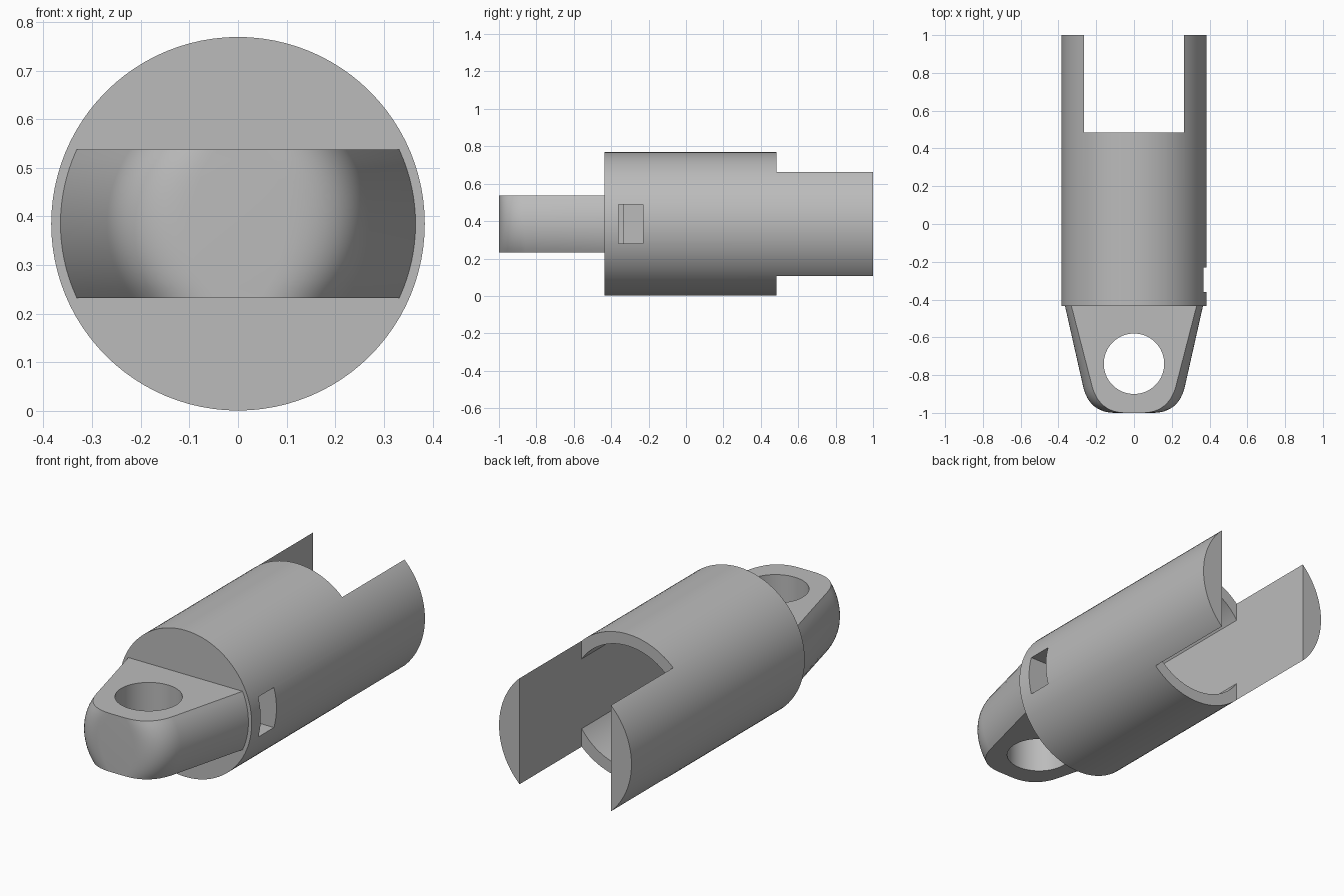
import bpy, bmesh, math
from mathutils import Vector

if "Cube" in bpy.data.objects:
    bpy.data.objects.remove(bpy.data.objects["Cube"])

R, ZC = 0.384, 0.385            # barrel radius and axis height
SHOULDER, FORK = -0.435, 0.485  # barrel front face, fork slot floor
SLOT = 0.265                    # half width of fork slot
HALF = 0.153                    # half thickness of the tongue

steel = bpy.data.materials.new("grey steel")
steel.use_nodes = True
steel.diffuse_color = (0.5, 0.5, 0.5, 1)
steel.node_tree.nodes["Principled BSDF"].inputs["Base Color"].default_value = (0.5, 0.5, 0.5, 1)


def loft(name, rings):
    """Solid skinned through rings of points, capped at both ends."""
    bm = bmesh.new()
    loops = [[bm.verts.new(p) for p in ring] for ring in rings]
    n = len(loops[0])
    for a, b in zip(loops, loops[1:]):
        for i in range(n):
            j = (i + 1) % n
            bm.faces.new((a[i], a[j], b[j], b[i]))
    bm.faces.new(loops[0][::-1])
    bm.faces.new(loops[-1])
    bmesh.ops.recalc_face_normals(bm, faces=bm.faces)
    mesh = bpy.data.meshes.new(name)
    bm.to_mesh(mesh)
    bm.free()
    mesh.materials.append(steel)
    obj = bpy.data.objects.new(name, mesh)
    bpy.context.collection.objects.link(obj)
    return obj


def rod(name, radius, y0, y1, clip=9, n=96):
    """Cylinder along y, with its sides optionally cut flat at x = +-clip."""
    start = math.acos(min(1, clip / radius))
    if start:
        half = [start + (math.pi - 2 * start) * i / (n // 2) for i in range(n // 2 + 1)]
        angles = half + [a + math.pi for a in half]
    else:
        angles = [2 * math.pi * i / n for i in range(n)]
    return loft(name, [[(radius * math.cos(a), y, ZC + radius * math.sin(a))
                        for a in angles] for y in (y0, y1)])


def box(name, x0, x1, y0, y1, z0, z1):
    return loft(name, [[(x0, y0, z), (x1, y0, z), (x1, y1, z), (x0, y1, z)]
                       for z in (z0, z1)])


def cut(obj, cutter):
    """Subtract the cutter and discard it."""
    cutter.hide_render = True
    mod = obj.modifiers.new("cut", 'BOOLEAN')
    mod.operation, mod.solver, mod.object = 'DIFFERENCE', 'EXACT', cutter
    bpy.context.view_layer.objects.active = obj
    bpy.ops.object.modifier_apply(modifier=mod.name)
    bpy.data.objects.remove(cutter)


def smooth(obj):
    bpy.ops.object.select_all(action='DESELECT')
    obj.select_set(True)
    bpy.context.view_layer.objects.active = obj
    bpy.ops.object.shade_smooth_by_angle(angle=math.radians(30))


# Barrel with rear fork slot, flat-sided bore and side window
barrel = rod("barrel", R, SHOULDER, 1)
cut(barrel, box("slot_cutter", -SLOT, SLOT, FORK, 1.2, -0.2, 1))
cut(barrel, rod("bore_cutter", 0.322, -0.335, FORK + 0.05, SLOT))
cut(barrel, box("window_cutter", 0.25, 0.5, -0.36, -0.23, 0.28, 0.49))
smooth(barrel)


# Tongue: slab of a cone with rounded front corners
def tongue_ring(z):
    def side(y):
        cone = 0.365 + 0.225 * (y - SHOULDER)
        return Vector((math.sqrt(cone ** 2 - z ** 2), y))
    corner = side(-1)
    start, end = side(-0.86), corner - Vector((0.14, 0))
    pts = [side(SHOULDER + 0.02)]
    for i in range(13):
        t = i / 12
        pts.append(start * (1 - t) ** 2 + corner * 2 * t * (1 - t) + end * t * t)
    right = [(p.x, p.y, ZC + z) for p in pts]
    return right + [(-x, y, h) for x, y, h in reversed(right)]


tongue = loft("tongue", [tongue_ring(HALF * i / 8) for i in range(-8, 9)])

# Pin hole through the tongue
hole = [(0.16 * math.cos(a), -0.74 + 0.16 * math.sin(a))
        for a in (2 * math.pi * i / 64 for i in range(64))]
cut(tongue, loft("hole_cutter", [[(x, y, z) for x, y in hole] for z in (0, 0.8)]))
smooth(tongue)
